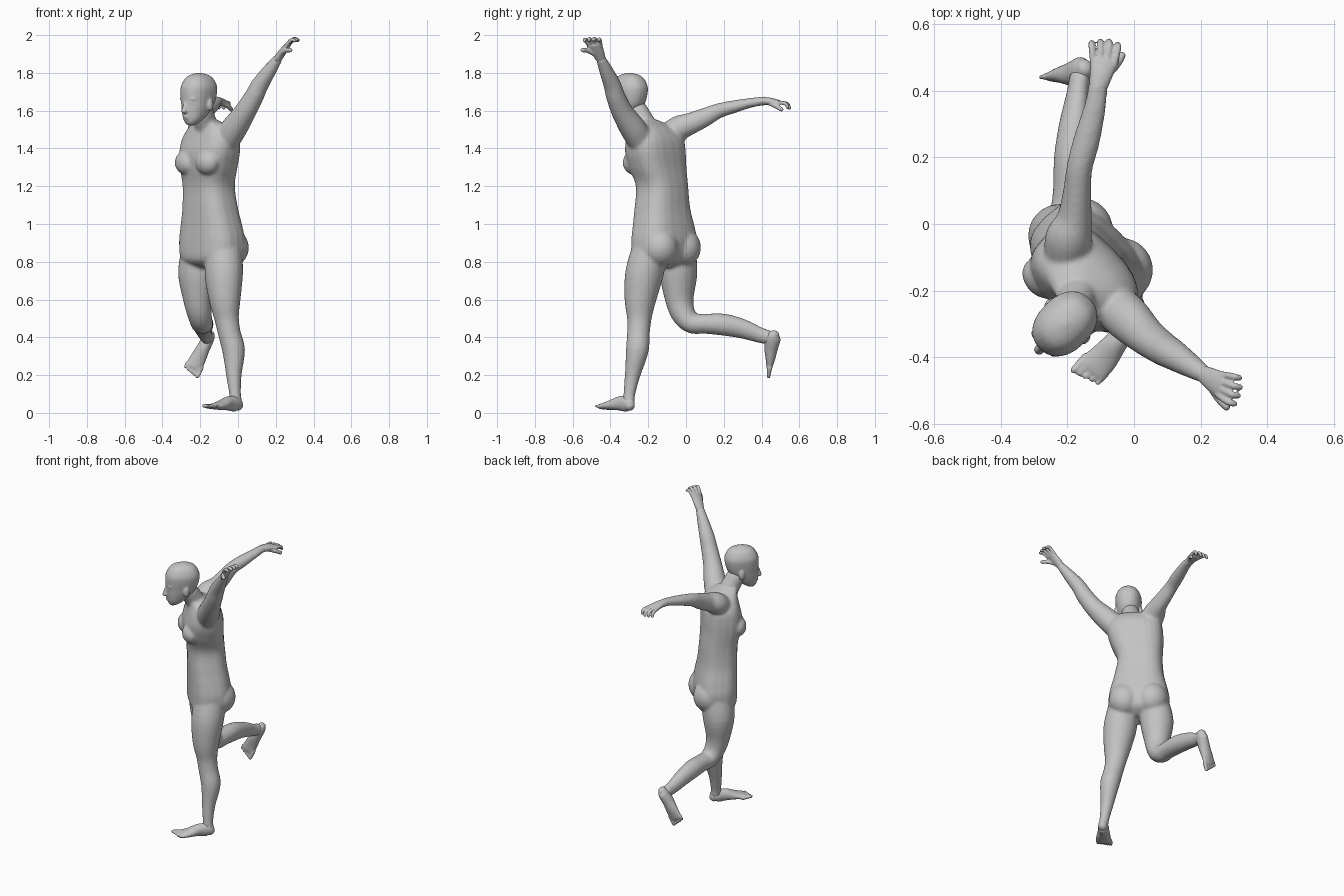
import bpy, bmesh, math
from mathutils import Vector, Matrix

if "Cube" in bpy.data.objects:
    bpy.data.objects.remove(bpy.data.objects["Cube"])

# One grey clay colour
clay = bpy.data.materials.new("grey clay")
clay.use_nodes = True
clay.diffuse_color = (.55, .55, .55, 1)
clay.node_tree.nodes["Principled BSDF"].inputs["Base Color"].default_value = (.55, .55, .55, 1)

# The body is turned halfway to its right
TURN = Matrix.Rotation(-math.pi / 4, 3, "Z")
LEFT, FRONT, UP = TURN @ Vector((1, 0, 0)), TURN @ Vector((0, -1, 0)), Vector((0, 0, 1))


def place(centre, left, front, z):
    """Point given in the turned body frame around a vertical axis."""
    p = Vector(centre) + LEFT * left + FRONT * front
    return Vector((p.x, p.y, z))


def spline(rows, steps=4):
    """Catmull-Rom resampling of rows of numbers."""
    rows = [Vector(r) for r in rows]
    out = []
    for i in range(len(rows) - 1):
        p0, p1 = rows[max(i - 1, 0)], rows[i]
        p2, p3 = rows[i + 1], rows[min(i + 2, len(rows) - 1)]
        for k in range(steps):
            t = k / steps
            out.append(p1 + (p2 - p0) * (t / 2)
                       + (p0 * 2 - p1 * 5 + p2 * 4 - p3) * (t * t / 2)
                       + (p1 * 3 - p0 - p2 * 3 + p3) * (t ** 3 / 2))
    return out + [rows[-1]]


def tube(bm, rows, side, dome=1, power=2, flat=False, sides=24):
    """Loft of rings (x, y, z, half width along side, half depth)."""
    rows = spline(rows)
    spots = [Vector(r[:3]) for r in rows]
    rings = []
    for i, r in enumerate(rows):
        t = UP if flat else (spots[min(i + 1, len(spots) - 1)] - spots[max(i - 1, 0)]).normalized()
        rings.append((spots[i], t, r[3], r[4]))
    if dome:
        def cap(ring, sign):
            c, t, a, b = ring
            return [(c + t * (sign * dome * b * math.sin(w)), t, a * math.cos(w), b * math.cos(w))
                    for w in (.5, 1, 1.4)]
        rings = cap(rings[0], -1)[::-1] + rings + cap(rings[-1], 1)
    loops = []
    for c, t, a, b in rings:
        u = (side - t * side.dot(t)).normalized()
        v = t.cross(u)
        loop = []
        for k in range(sides):
            w = math.tau * k / sides
            cx, sy = math.cos(w), math.sin(w)
            cx = math.copysign(abs(cx) ** (2 / power), cx)
            sy = math.copysign(abs(sy) ** (2 / power), sy)
            loop.append(bm.verts.new(c + u * (a * cx) + v * (b * sy)))
        loops.append(loop)
    for p, q in zip(loops, loops[1:]):
        for k in range(sides):
            m = (k + 1) % sides
            bm.faces.new((p[k], p[m], q[m], q[k]))
    bm.faces.new(loops[0][::-1])
    bm.faces.new(loops[-1])


def blob(bm, centre, radii):
    """Ellipsoid in the body frame."""
    m = Matrix.Translation(centre) @ TURN.to_4x4() @ Matrix.Diagonal((*radii, 1))
    bmesh.ops.create_icosphere(bm, subdivisions=3, radius=1, matrix=m)


def digit(bm, points, radius, side):
    """Finger or toe tapering to its tip."""
    n = len(points)
    tube(bm, [(*p, radius * (1 - .25 * i / n), radius * (1 - .25 * i / n))
              for i, p in enumerate(points)], side, sides=12)


def finish(bm, name, voxel, smooth):
    """Fuse the overlapping volumes into one soft skin."""
    bmesh.ops.recalc_face_normals(bm, faces=bm.faces)
    mesh = bpy.data.meshes.new(name)
    bm.to_mesh(mesh)
    bm.free()
    mesh.materials.append(clay)
    ob = bpy.data.objects.new(name, mesh)
    bpy.context.collection.objects.link(ob)
    fuse = ob.modifiers.new("fuse", "REMESH")
    fuse.mode, fuse.voxel_size, fuse.use_smooth_shade = "VOXEL", voxel, True
    soft = ob.modifiers.new("soften", "SMOOTH")
    soft.factor, soft.iterations = .5, smooth


# Torso
body = bmesh.new()
tube(body, [(-.145, -.125, .77, .1, .06), (-.14, -.122, .81, .175, .115),
            (-.137, -.115, .9, .188, .13), (-.14, -.118, .98, .175, .126),
            (-.147, -.125, 1.08, .152, .118), (-.155, -.127, 1.2, .139, .114),
            (-.155, -.15, 1.3, .158, .12), (-.15, -.162, 1.38, .17, .122),
            (-.145, -.165, 1.45, .165, .11), (-.15, -.18, 1.51, .12, .085),
            (-.17, -.21, 1.55, .06, .055)], LEFT, dome=0, power=2.7, flat=True)
for s in (-1, 1):
    blob(body, place((-.155, -.155, 0), s * .078, .088, 1.325), (.07, .055, .065))
    blob(body, place((-.137, -.115, 0), s * .085, -.05, .875), (.098, .1, .105))

# Neck
tube(body, [(-.155, -.19, 1.47, .075, .065), (-.17, -.22, 1.53, .06, .06),
            (-.19, -.26, 1.6, .056, .058)], LEFT)

# Standing left leg
tube(body, [(-.073, -.185, .88, .09, .1), (-.075, -.22, .74, .103, .1),
            (-.07, -.242, .6, .085, .083), (-.06, -.247, .5, .066, .064),
            (-.045, -.252, .42, .06, .06), (-.023, -.258, .33, .06, .06),
            (-.022, -.283, .2, .041, .041), (-.015, -.3, .1, .03, .032),
            (-.01, -.303, .06, .03, .034)], LEFT, dome=.5)

# Right leg, bent back at the knee
tube(body, [(-.2, -.045, .88, .09, .1), (-.217, -.04, .74, .103, .098),
            (-.215, -.035, .6, .078, .073), (-.203, -.012, .52, .065, .063),
            (-.192, .035, .475, .06, .055), (-.187, .1, .472, .056, .053),
            (-.185, .2, .467, .055, .058), (-.18, .3, .445, .044, .052),
            (-.17, .39, .412, .032, .042), (-.162, .44, .4, .032, .038)], LEFT, dome=.5)

# Left arm, raised to the side
tube(body, [(-.085, -.22, 1.41, .065, .07), (-.025, -.277, 1.5, .07, .07),
            (.035, -.335, 1.59, .058, .058), (.085, -.372, 1.675, .051, .051),
            (.115, -.39, 1.735, .047, .046), (.165, -.422, 1.81, .037, .037),
            (.212, -.452, 1.877, .026, .024)], FRONT, dome=.5)

# Right arm, stretched behind
tube(body, [(-.205, -.1, 1.45, .065, .075), (-.195, -.04, 1.505, .07, .068),
            (-.178, .02, 1.53, .052, .058), (-.17, .1, 1.565, .042, .05),
            (-.163, .17, 1.598, .039, .04), (-.142, .25, 1.62, .04, .034),
            (-.117, .35, 1.643, .033, .025), (-.107, .42, 1.652, .028, .023)],
     Vector((1, 0, 0)), dome=.5)
finish(body, "body", .009, 4)

# Head with nose, lips, eyelids and ears
head, axis = bmesh.new(), (-.208, -.3, 0)
tube(head, [(*place(axis, 0, f, z), a, b) for z, f, a, b in (
    (1.522, .058, .015, .014), (1.535, .052, .034, .034), (1.56, .038, .052, .056),
    (1.6, .02, .065, .08), (1.64, .006, .073, .096), (1.69, 0, .08, .105),
    (1.73, -.002, .08, .103), (1.77, -.003, .062, .082), (1.79, -.003, .038, .052),
    (1.8, -.003, .008, .01))], LEFT, dome=0, power=2.25, flat=True)
tube(head, [(*place(axis, 0, f, z), a, b) for f, z, a, b in (
    (.094, 1.65, .009, .01), (.104, 1.62, .011, .012), (.11, 1.597, .016, .014))], LEFT)
blob(head, place(axis, 0, .087, 1.57), (.023, .016, .006))
blob(head, place(axis, 0, .085, 1.56), (.019, .016, .006))
for s in (-1, 1):
    blob(head, place(axis, s * .032, .083, 1.64), (.015, .013, .008))
    blob(head, place(axis, s * .034, .083, 1.662), (.022, .014, .006))
    blob(head, place(axis, s * .077, -.012, 1.632), (.01, .019, .034))
finish(head, "head", .006, 2)

# Feet: sole volume followed by five toes, the first one being the big toe
FEET = {
    "left_foot": ([(.006, -.293, .032, .024, .026), (-.01, -.307, .046, .031, .042),
                   (-.05, -.35, .05, .035, .038), (-.09, -.4, .04, .045, .025),
                   (-.127, -.437, .034, .05, .016)], Vector((-.76, .65, 0)), (-.022, -.024, .004)),
    "right_foot": ([(-.147, .47, .42, .024, .026), (-.157, .46, .395, .032, .042),
                    (-.185, .45, .34, .036, .036), (-.21, .447, .29, .042, .026),
                    (-.236, .441, .24, .045, .015)], Vector((.9, 0, -.42)), (-.012, -.004, -.028)),
}
for name, (rows, side, reach) in FEET.items():
    foot = bmesh.new()
    tube(foot, rows, side, dome=.6)
    ball, reach = Vector(rows[-1][:3]), Vector(reach)
    for i in range(5):
        base = ball + side * (.039 - .02 * i)
        size = .013 - .0012 * i
        step = reach * (1.1 - .13 * i)
        digit(foot, [base - step * .5, base + step * .4, base + step], size, side)
    finish(foot, name, .006, 2)

# Hands: palm, four curled fingers fanning out, and a thumb
HANDS = {
    "left_hand": ([(.208, -.45, 1.872, .026, .022), (.235, -.467, 1.91, .035, .02),
                   (.265, -.485, 1.95, .04, .015)], Vector((.15, 1, 0)),
                  ((.028, -.012, .03), (.05, -.017, .024)),
                  [(.225, -.475, 1.895), (.252, -.52, 1.918), (.277, -.548, 1.92)]),
    "right_hand": ([(-.108, .41, 1.651, .028, .022), (-.098, .45, 1.648, .035, .02),
                    (-.09, .49, 1.642, .041, .015)], Vector((1, -.1, 0)),
                   ((.003, .043, -.004), (.002, .058, -.028)),
                   [(-.09, .44, 1.642), (-.055, .475, 1.625), (-.036, .505, 1.607)]),
}
for name, (rows, side, bends, thumb) in HANDS.items():
    hand = bmesh.new()
    tube(hand, rows, side, dome=.6)
    palm = Vector(rows[-1][:3])
    for i in (-1.5, -.5, .5, 1.5):
        root = palm + side * (.02 * i)
        reach = 1.05 - .12 * abs(i - .2)
        digit(hand, [root - Vector(bends[0]) * .3]
              + [root + Vector(b) * reach + side * (.006 * i) for b in bends], .011, side)
    digit(hand, thumb, .014, side)
    finish(hand, name, .0045, 2)
